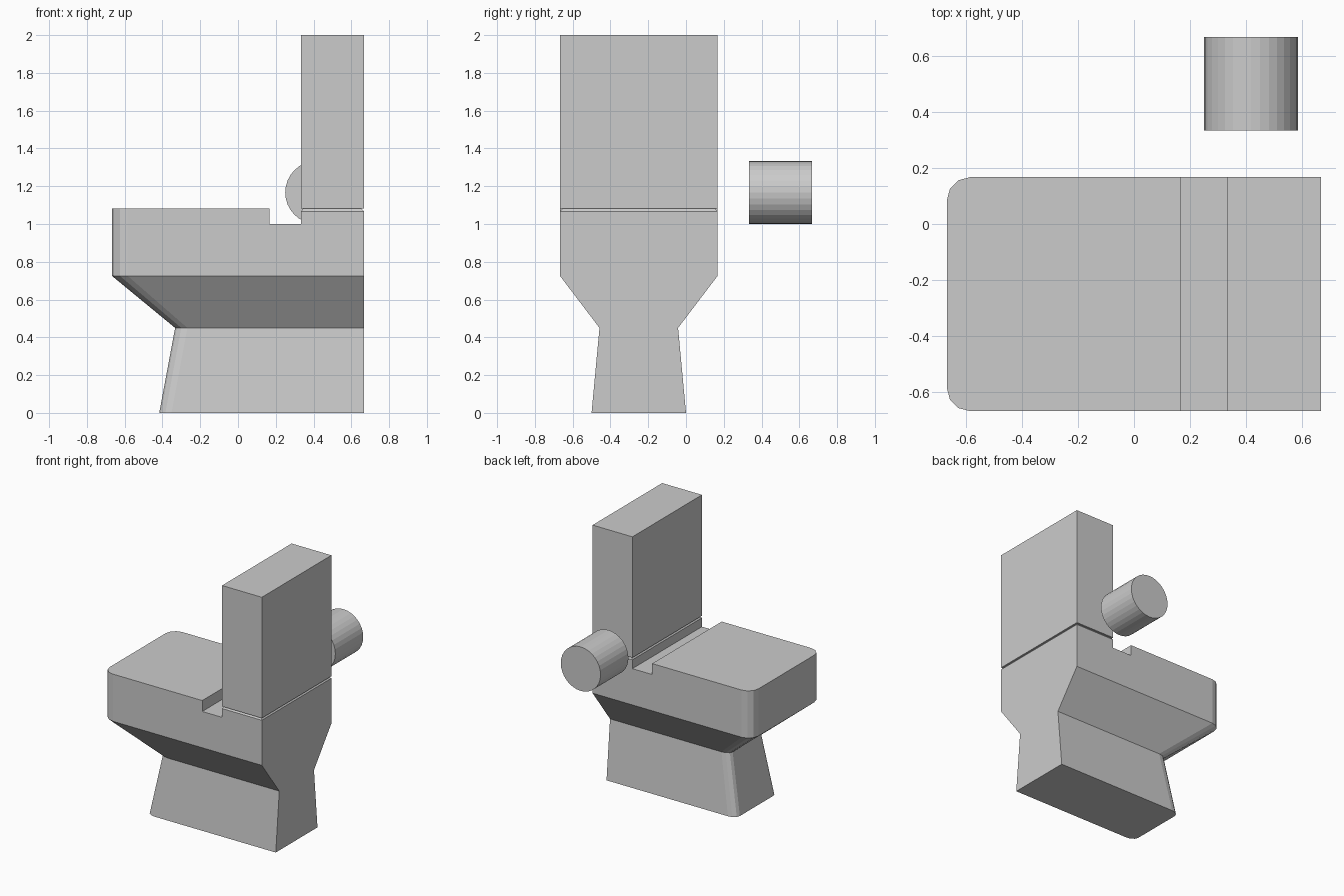
import bpy, bmesh, math
from mathutils import Vector

if "Cube" in bpy.data.objects:
    bpy.data.objects.remove(bpy.data.objects["Cube"])

CY = -0.25            # mid-plane of the toilet
BACK = 0.667


def ring(bm, z, front, half, rx, ry):
    """Half outline with a 3-segment rounded front corner, mirrored in y."""
    side = []
    for i in range(4):
        a = math.radians(30 * i)
        side.append((front + rx - rx * math.cos(a), half - ry + ry * math.sin(a)))
    side += [(0.167, half), (0.333, half), (BACK, half)]
    pts = [(x, CY - y) for x, y in side] + [(x, CY + y) for x, y in reversed(side)]
    return [bm.verts.new((x, y, z)) for x, y in pts]


def raise_face(bm, face, dz, inset=0.0):
    """Extrude a cap upward, replacing it, optionally drawing it in."""
    new = bmesh.ops.extrude_discrete_faces(bm, faces=[face])["faces"][0]
    c = new.calc_center_median()
    cx = (min(v.co.x for v in new.verts) + max(v.co.x for v in new.verts)) / 2
    for v in new.verts:
        v.co.z += dz
        v.co.x -= math.copysign(inset, v.co.x - cx)
        v.co.y -= math.copysign(inset, v.co.y - c.y)
    return new


def finish(bm, name):
    bmesh.ops.recalc_face_normals(bm, faces=bm.faces)
    me = bpy.data.meshes.new(name)
    bm.to_mesh(me)
    bm.free()
    ob = bpy.data.objects.new(name, me)
    bpy.context.collection.objects.link(ob)
    return ob


# Pedestal and bowl, lofted from floor to rim
bm = bmesh.new()
levels = [(0.0, -0.417, 0.25, 0.065, 0.05),
          (0.45, -0.333, 0.208, 0.065, 0.042),
          (0.725, -0.667, 0.417, 0.083, 0.083),
          (1.0, -0.667, 0.417, 0.083, 0.083)]
rings = [ring(bm, *lv) for lv in levels]
n = len(rings[0])
for a, b in zip(rings, rings[1:]):
    for i in range(n):
        j = (i + 1) % n
        bm.faces.new((a[i], a[j], b[j], b[i]))
bm.faces.new(rings[0][::-1])

# Rim: raised seat, gap and chamfered tank base
t = rings[-1]
seat = bm.faces.new(t[:5] + t[9:])
bm.faces.new((t[4], t[5], t[8], t[9]))
base = bm.faces.new(t[5:9])
raise_face(bm, seat, 0.083)
base = raise_face(bm, base, 0.067)
raise_face(bm, base, 0.016, 0.014)
finish(bm, "toilet_bowl")

# Tank
bm = bmesh.new()
bmesh.ops.create_cube(bm, size=1)
for v in bm.verts:
    v.co = Vector((0.5 + v.co.x * 0.334, CY + v.co.y * 0.834, 1.5415 + v.co.z * 0.917))
finish(bm, "tank")

# Paper roll beside the tank
bpy.ops.mesh.primitive_cylinder_add(vertices=32, radius=0.167, depth=0.334,
                                    location=(0.417, 0.5, 1.167),
                                    rotation=(math.pi / 2, 0, 0))
bpy.context.object.name = "paper_roll"
